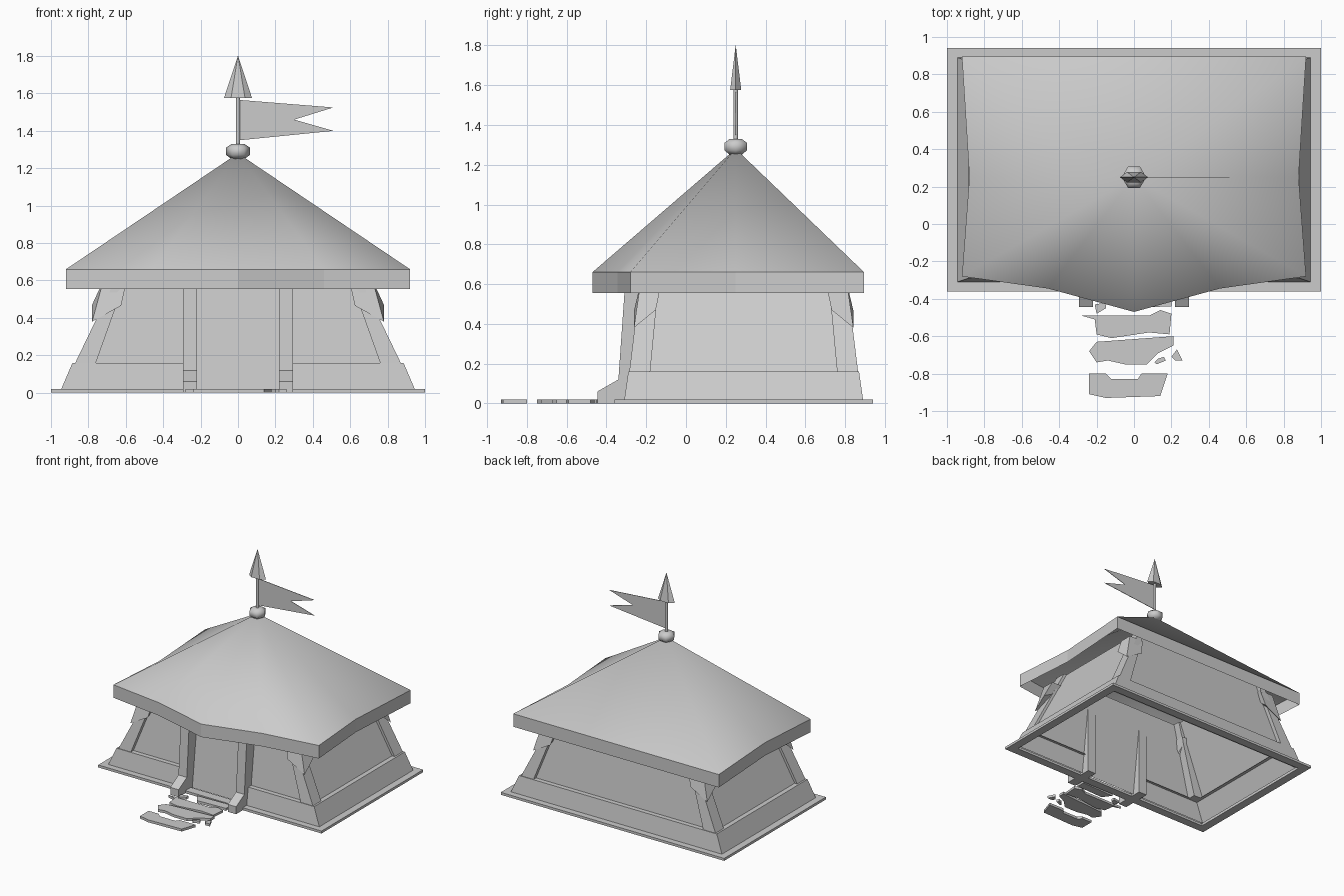
import bpy, bmesh, math
from mathutils import Vector

cube = bpy.data.objects.get("Cube")
if cube:
    bpy.data.objects.remove(cube, do_unlink=True)

stone = bpy.data.materials.new("plain grey")
stone.use_nodes = True
GREY = (0.6, 0.6, 0.6, 1)
stone.diffuse_color = GREY
stone.node_tree.nodes["Principled BSDF"].inputs["Base Color"].default_value = GREY

MID_Y = 0.29    # middle of the house
POLE_Y = 0.25   # roof peak


def finish(name, bm, smooth=None):
    bmesh.ops.recalc_face_normals(bm, faces=bm.faces[:])
    mesh = bpy.data.meshes.new(name)
    bm.to_mesh(mesh)
    bm.free()
    mesh.materials.append(stone)
    obj = bpy.data.objects.new(name, mesh)
    bpy.context.collection.objects.link(obj)
    if smooth:
        bpy.ops.object.select_all(action='DESELECT')
        obj.select_set(True)
        bpy.context.view_layer.objects.active = obj
        bpy.ops.object.shade_smooth_by_angle(angle=math.radians(smooth))
    return obj


def loft(name, rings, loop=True, wrap=False, caps=False, smooth=None):
    """Skin a series of equal rings of points."""
    bm = bmesh.new()
    rows = [[bm.verts.new(p) for p in ring] for ring in rings]
    count = len(rows[0])
    pairs = list(zip(rows, rows[1:])) + ([(rows[-1], rows[0])] if wrap else [])
    for low, high in pairs:
        for i in range(count if loop else count - 1):
            j = (i + 1) % count
            bm.faces.new((low[i], low[j], high[j], high[i]))
    if caps:
        bm.faces.new(rows[0])
        bm.faces.new(rows[-1])
    return finish(name, bm, smooth)


def rect(hx, hy, z):
    return [(x * hx, MID_Y + y * hy, z) for x, y in ((1, -1), (1, 1), (-1, 1), (-1, -1))]


def with_gap(hx, hy, z, gap=0.25):
    """Rectangle left open at the doorway."""
    return [(gap, MID_Y - hy, z)] + rect(hx, hy, z) + [(-gap, MID_Y - hy, z)]


def circle(radius, z, sides=6, squash=1):
    return [(radius * math.cos(a), POLE_Y + squash * radius * math.sin(a), z)
            for a in (math.tau * i / sides for i in range(sides))]


# Ground frame, walls and plinth
loft("base_frame", [rect(1, 0.65, 0), rect(1, 0.65, 0.02),
                    rect(0.93, 0.58, 0.02), rect(0.93, 0.58, 0)], wrap=True)
loft("walls", [rect(0.92, 0.56, 0.01), rect(0.575, 0.475, 0.72)])
loft("plinth", [with_gap(0.945, 0.6, 0.02), with_gap(0.885, 0.58, 0.16),
                with_gap(0.82, 0.52, 0.16)], loop=False)

# Corner posts, each with a slanted bracket
for sx, side in ((1, "left"), (-1, "right")):
    for sy, end in ((-1, "front"), (1, "back")):
        def square(x, y, wx, wy, heights):
            spots = ((x, y), (x - wx, y), (x - wx, y - wy), (x, y - wy))
            return [(sx * px, MID_Y + sy * py, z) for (px, py), z in zip(spots, heights)]
        loft(f"{end}_{side}_post", [square(0.87, 0.575, 0.11, 0.105, [0.16] * 4),
                                    square(0.6, 0.507, 0.04, 0.09, [0.72] * 4)], caps=True)
        loft(f"{end}_{side}_bracket",
             [square(0.78, 0.552, 0.155, 0.11, (0.38, 0.465, 0.55, 0.47)),
              square(0.72, 0.52, 0.125, 0.105, [0.6] * 4)], caps=True)

# Door posts with sloping feet
profile = ((-0.2, 0), (-0.445, 0), (-0.445, 0.06), (-0.34, 0.12), (-0.305, 0.62), (-0.2, 0.62))
for sx, side in ((1, "left"), (-1, "right")):
    loft(f"{side}_door_post", [[(sx * x, y, z) for y, z in profile] for x in (0.22, 0.295)],
         caps=True)

# Roof cover and the band along its eaves, pointed over the door
half = [(0.46, -0.345), (0.92, -0.28), (0.88, POLE_Y), (0.92, 0.895)]
eaves = [(0, -0.47)] + half + [(-x, y) for x, y in reversed(half)]


def eave_ring(z):
    return [(x, y, z) for x, y in eaves]


loft("eave_band", [eave_ring(0.555), eave_ring(0.66)])
roof = bmesh.new()
peak = roof.verts.new((0, POLE_Y, 1.28))
rim = [roof.verts.new(p) for p in eave_ring(0.66)]
for a, b in zip(rim, rim[1:] + rim[:1]):
    roof.faces.new((a, b, peak))
finish("roof", roof, smooth=80)

# Finial ball, flag pole and spear tip
loft("finial_ball", [circle(0.035, 1.25), circle(0.065, 1.272),
                     circle(0.065, 1.31), circle(0.035, 1.33)], caps=True, smooth=60)
loft("flag_pole", [circle(0.012, 1.25), circle(0.012, 1.58)], caps=True, smooth=65)
loft("spear_tip", [circle(0.075, 1.575, squash=0.43), circle(0.001, 1.8, squash=0.43)],
     caps=True)

# Swallow-tailed flag
flag = ((0.01, 1.565), (0.51, 1.525), (0.3, 1.46), (0.51, 1.4), (0.01, 1.35))
loft("flag", [[(x, POLE_Y + d, z) for x, z in flag] for d in (-0.002, 0.002)], caps=True)

# Broken paving slabs, outlines in hundredths
slabs = {
    "door_slab": "-10 -38, 20 -37, 20 -44, -5 -45",
    "slab_chip": "-21 -43, -20 -48, -15 -45, -15 -42",
    "near_slab": "-28 -49, 8 -49, 14 -46, 20 -48, 19 -59, 8 -58, -12 -61, -20 -59, -21 -51",
    "middle_slab": "-24 -68, -20 -63, 21 -60, 21 -65, 13 -69, 7 -75, -5 -75, -14 -73, -20 -74",
    "far_slab": "-24 -80, -15 -80, -12 -83, 2 -83, 4 -80, 18 -80, 14 -92, -15 -93, -24 -91",
    "small_shard": "11 -74, 13 -72, 16 -71, 17 -73, 12 -75",
    "outer_shard": "20 -71, 23 -67, 26 -73, 22 -73",
}
for name, outline in slabs.items():
    points = [Vector(map(int, pair.split())) / 100 for pair in outline.split(",")]
    loft(name, [[(p.x, p.y, z) for p in points] for z in (0, 0.02)], caps=True)
